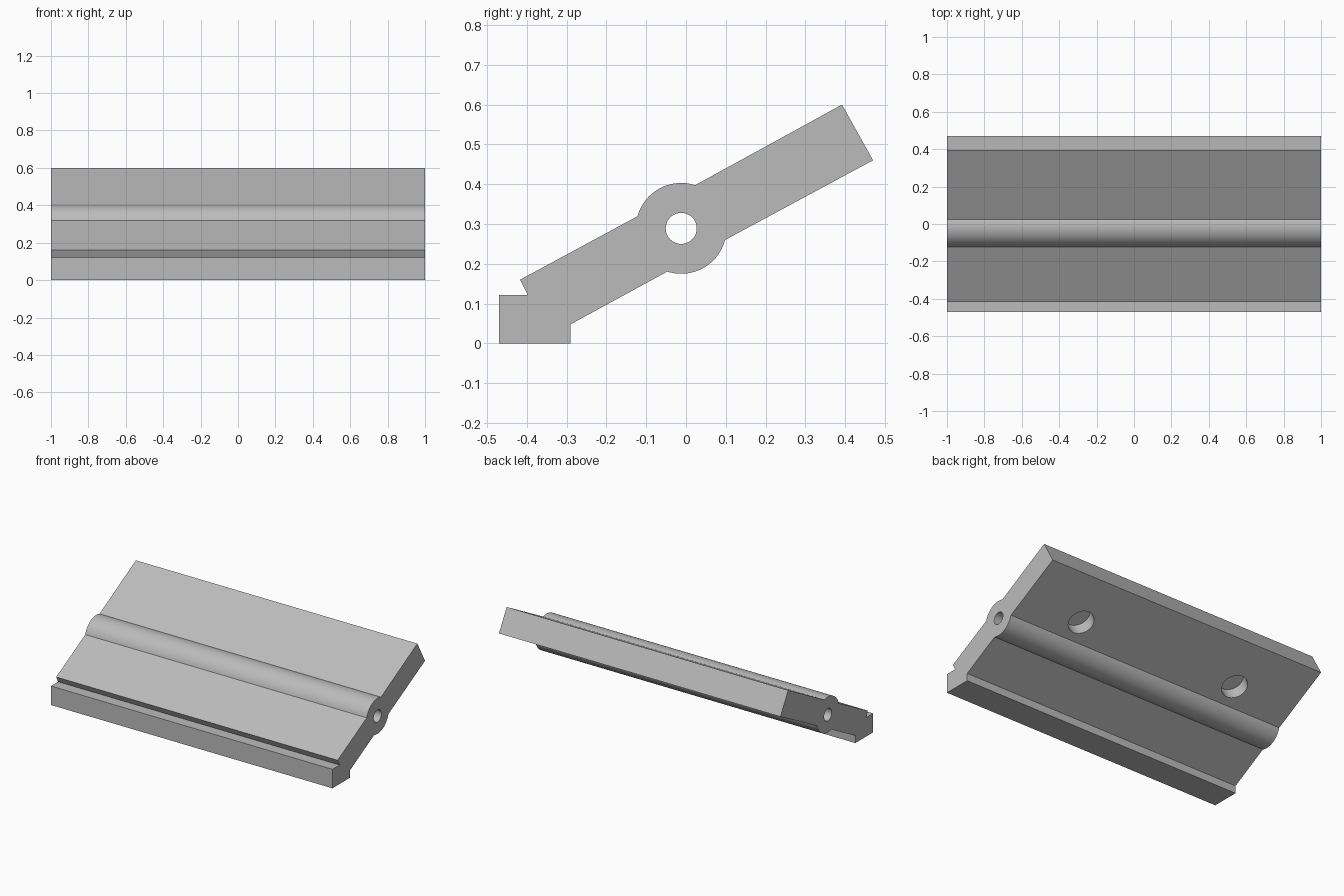
import bpy, bmesh
from math import cos, sin, radians, pi
from mathutils import Vector

old = bpy.data.objects.get("Cube")
if old:
    bpy.data.objects.remove(old, do_unlink=True)

HALF = 1.0                       # half length along x
HUB = Vector((-0.012, 0.289))    # hub centre in (y, z)
HUB_R, BORE_R = 0.114, 0.039

grey = bpy.data.materials.new("plain_grey")
grey.use_nodes = True
color = (0.5, 0.5, 0.5, 1)
grey.diffuse_color = color
grey.node_tree.nodes["Principled BSDF"].inputs["Base Color"].default_value = color


def hub_arc(start, end, steps=24):
    """Points on the hub between two angles in degrees."""
    angles = [radians(start + (end - start) * i / steps) for i in range(steps + 1)]
    return [(HUB.x + HUB_R * cos(a), HUB.y + HUB_R * sin(a)) for a in angles]


def cut(target, name, radius, depth, location, rotation):
    """Subtract a cylinder from the target."""
    bpy.ops.mesh.primitive_cylinder_add(vertices=48, radius=radius, depth=depth,
                                        location=location, rotation=rotation)
    cutter = bpy.context.object
    cutter.name = name
    cutter.hide_render = True
    cutter.data.materials.append(grey)
    mod = target.modifiers.new(name, 'BOOLEAN')
    mod.operation, mod.solver, mod.object = 'DIFFERENCE', 'EXACT', cutter
    bpy.ops.object.select_all(action='DESELECT')
    bpy.context.view_layer.objects.active = target
    target.select_set(True)
    bpy.ops.object.modifier_apply(modifier=mod.name)
    bpy.data.objects.remove(cutter, do_unlink=True)


# Side profile: foot, underside, hub, raised wing, top face, notch
profile = [(-0.47, 0), (-0.29, 0), (-0.29, 0.048)]
profile += hub_arc(-107.8, -14.8)
profile += [(0.47, 0.46), (0.392, 0.60)]
profile += hub_arc(72.2, 164.5)
profile += [(-0.417, 0.16), (-0.398, 0.122), (-0.47, 0.122)]

# Extrude the profile along the length
bm = bmesh.new()
face = bm.faces.new([bm.verts.new((-HALF, y, z)) for y, z in profile])
extruded = bmesh.ops.extrude_face_region(bm, geom=[face])["geom"]
bmesh.ops.translate(bm, vec=(2 * HALF, 0, 0),
                    verts=[v for v in extruded if isinstance(v, bmesh.types.BMVert)])
bmesh.ops.recalc_face_normals(bm, faces=bm.faces)
mesh = bpy.data.meshes.new("hinged_plate")
bm.to_mesh(mesh)
bm.free()
plate = bpy.data.objects.new("hinged_plate", mesh)
bpy.context.collection.objects.link(plate)
mesh.materials.append(grey)

# Pivot bore through the hub
cut(plate, "pivot_bore", BORE_R, 2 * HALF + 0.2, (0, HUB.x, HUB.y), (0, pi / 2, 0))

# Two blind holes in the underside of the raised wing
for side, x in (("left", 0.572), ("right", -0.572)):
    cut(plate, side + "_blind_hole", 0.078, 0.16, (x, 0.213, 0.321),
        (radians(28.4), 0, 0))

bpy.ops.object.shade_smooth_by_angle(angle=radians(30))
